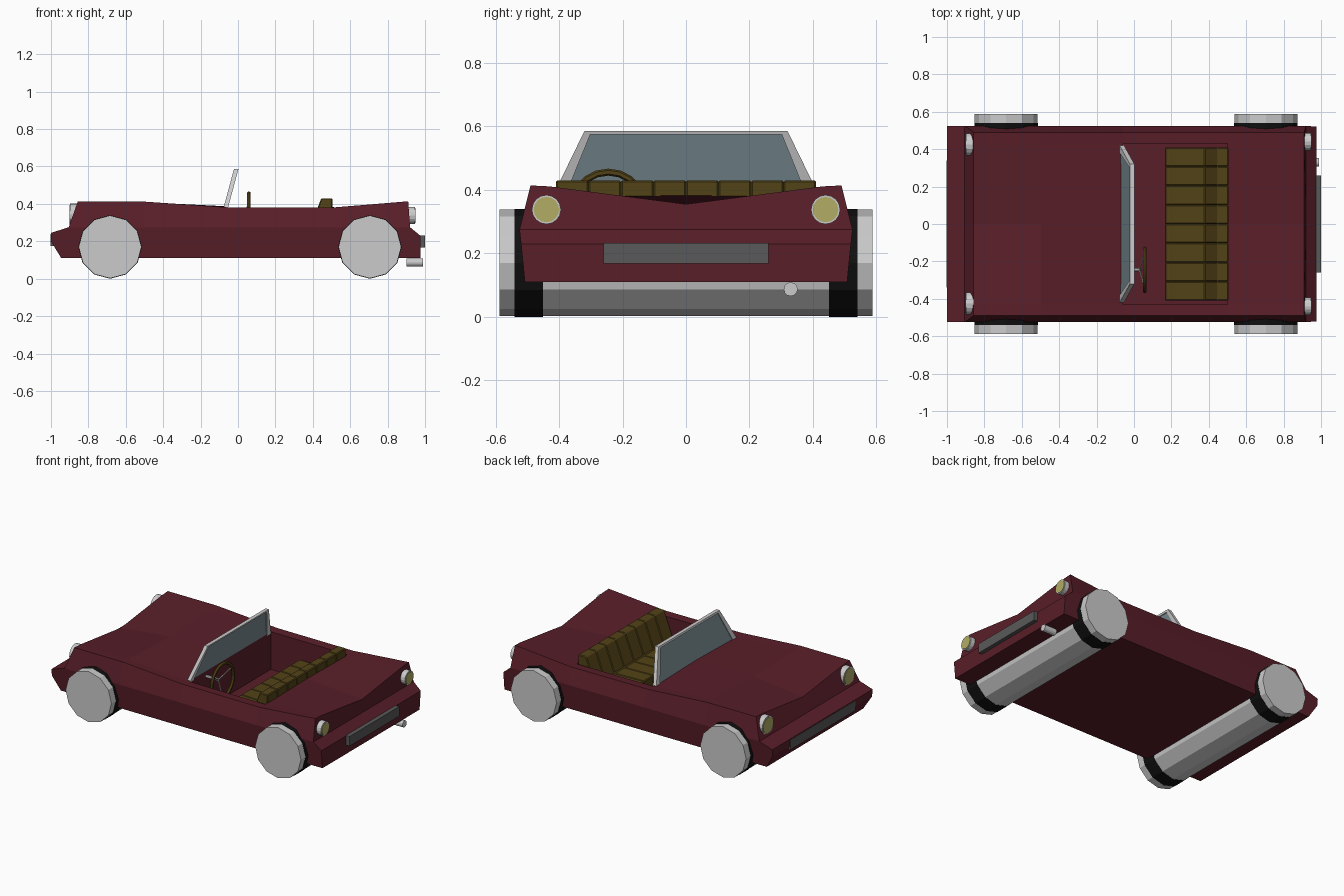
import bpy, bmesh, math
from mathutils import Vector

if "Cube" in bpy.data.objects:
    bpy.data.objects.remove(bpy.data.objects["Cube"])


def material(name, rgb):
    m = bpy.data.materials.new(name)
    m.diffuse_color = (*rgb, 1)
    m.use_nodes = True
    m.node_tree.nodes["Principled BSDF"].inputs["Base Color"].default_value = m.diffuse_color
    return m


RED = material("paint", (0.1, 0.013, 0.022))
OLIVE = material("leather", (0.085, 0.055, 0.008))
YELLOW = material("lamp_glass", (0.45, 0.42, 0.13))
GLASS = material("window_glass", (0.19, 0.26, 0.29))
BLACK = material("rubber", (0.005, 0.005, 0.005))
DARK = material("plate_grey", (0.1, 0.1, 0.1))


def build(name, faces, mat=None):
    """Mesh from coordinate polygons, welded."""
    bm = bmesh.new()
    for f in faces:
        bm.faces.new([bm.verts.new(p) for p in f])
    bmesh.ops.remove_doubles(bm, verts=bm.verts, dist=1e-4)
    bmesh.ops.recalc_face_normals(bm, faces=bm.faces)
    me = bpy.data.meshes.new(name)
    bm.to_mesh(me)
    bm.free()
    ob = bpy.data.objects.new(name, me)
    bpy.context.collection.objects.link(ob)
    if mat:
        me.materials.append(mat)
    return ob


def prism(name, a, b, mat=None):
    """Solid between two matching outlines."""
    n = len(a)
    sides = [[a[i], a[(i + 1) % n], b[(i + 1) % n], b[i]] for i in range(n)]
    return build(name, [a[::-1], b] + sides, mat)


def box(name, x, y, z, mat=None):
    a, b = [[(x[i], x_y, x_z) for x_y, x_z in
             ((y[0], z[0]), (y[1], z[0]), (y[1], z[1]), (y[0], z[1]))] for i in (0, 1)]
    return prism(name, a, b, mat)


def rod(name, p, q, r, sides=12, mat=None):
    p, q = Vector(p), Vector(q)
    bpy.ops.mesh.primitive_cylinder_add(vertices=sides, radius=r, depth=(q - p).length,
                                        location=(p + q) / 2)
    ob = bpy.context.object
    ob.name = name
    ob.rotation_euler = (q - p).to_track_quat('Z', 'Y').to_euler()
    if mat:
        ob.data.materials.append(mat)
    return ob


# Body half: stations are (x at waist, x at top, shoulder z, centre z)
W, FLOOR = 0.525, 0.13
stations = [(-.905, -.857, .412, .357), (-.5, -.5, .412, .395), (-.06, -.06, .382, .387),
            (.5, .5, .38, .383), (.92, .91, .414, .355)]
mid = [(xm, W, .275) for xm, xt, s, c in stations]
shoulder = [(xt, .49, s) for xm, xt, s, c in stations]
edge = [(xt, .43, s - .003) for xm, xt, s, c in stations]
centre = [(xt, 0, c) for xm, xt, s, c in stations]


def mid_line(p):
    return (p[0], 0, p[2])


def floor_pt(p):
    return (p[0], p[1], FLOOR)


front = [(-.945, .505, .11), (-1, .52, .2), (-1, W, .245), mid[0]]
rear = [mid[-1], (.975, .52, .23), (.975, .508, .11)]
faces = [front + mid[1:-1] + rear]
for run in (front, rear):
    faces += [[p, q, mid_line(q), mid_line(p)] for p, q in zip(run, run[1:])]
faces.append([front[0], rear[-1], mid_line(rear[-1]), mid_line(front[0])])
for i in range(4):
    faces.append([mid[i], mid[i + 1], shoulder[i + 1], shoulder[i]])
    faces.append([shoulder[i], shoulder[i + 1], edge[i + 1], edge[i]])
    if i != 2:
        faces.append([edge[i], edge[i + 1], centre[i + 1], centre[i]])
for i in (0, -1):
    faces.append([mid[i], shoulder[i], edge[i], centre[i], mid_line(mid[i])])
# Cockpit tub
for i in (2, 3):
    faces.append([edge[i], centre[i], floor_pt(centre[i]), floor_pt(edge[i])])
faces.append([edge[2], edge[3], floor_pt(edge[3]), floor_pt(edge[2])])
faces.append([floor_pt(p) for p in (edge[2], edge[3], centre[3], centre[2])])
body = build("car_body", faces, RED)
body.modifiers.new("mirror", 'MIRROR').use_axis = (False, True, False)

# Wheels: full-width barrels with black tyre bands
for tag, x in (("front", -.684), ("rear", .705)):
    rod(tag + "_wheel_barrel", (x, -.588, .17), (x, .588, .17), .168)
    for s in (-1, 1):
        rod(tag + "_tyre", (x, s * .45, .17), (x, s * .54, .17), .17, 12, BLACK)

# Lamps
for s in (-1, 1):
    rod("headlamp_rim", (-.82, s * .425, .343), (-.898, s * .425, .343), .06, 16)
    rod("headlamp_lens", (-.85, s * .425, .343), (-.901, s * .425, .343), .052, 16, YELLOW)
    rod("tail_lamp_rim", (.88, s * .44, .338), (.947, s * .44, .338), .046, 16)
    rod("tail_lamp_lens", (.9, s * .44, .338), (.95, s * .44, .338), .04, 16, YELLOW)

# Plates and exhaust
box("front_grille", (-1.003, -.96), (-.34, .34), (.175, .24), DARK)
box("rear_plate", (.96, 1.0), (-.26, .26), (.168, .232), DARK)
rod("exhaust_pipe", (.9, .33, .087), (.99, .33, .087), .022, 12)

# Windscreen: leaning frame with inset glass
def screen(outline, x0, thick):
    """Place (y, z) outline on the leaning screen plane."""
    return [(x0 + (z - .37) * .27 + t, y, z) for t in (thick,) for y, z in outline]


outer = [(.425, .37), (.32, .586)]
inner = [(.385, .37), (.302, .574)]
arch = outer + [(-y, z) for y, z in outer[::-1]]
hole = inner + [(-y, z) for y, z in inner[::-1]]
strip = []
for i in range(3):
    ring = [arch[i], arch[i + 1], hole[i + 1], hole[i]]
    prism("windscreen_frame", screen(ring, -.08, 0), screen(ring, -.08, .024))
prism("windscreen_glass", screen(hole, -.08, .006), screen(hole, -.08, .018), GLASS)

# Bench seat in eight padded segments
profile = [(.165, FLOOR), (.165, .265), (.38, .26), (.445, .43), (.505, .43), (.505, FLOOR)]
step = .82 / 8
for i in range(8):
    y0 = -.41 + i * step
    pad = prism("seat_segment", [(x, y0, z) for x, z in profile],
                [(x, y0 + step, z) for x, z in profile], OLIVE)
    bev = pad.modifiers.new("bevel", 'BEVEL')
    bev.width, bev.segments = .005, 1

# Steering wheel, column and spokes
C = Vector((.058, -.245, .342))
bpy.ops.mesh.primitive_torus_add(location=C, rotation=(0, math.pi / 2, 0), major_radius=.114,
                                 minor_radius=.011, major_segments=20, minor_segments=6)
rim = bpy.context.object
rim.name = "steering_wheel"
rim.data.materials.append(OLIVE)
bpy.ops.object.shade_smooth_by_angle()
hub = C + Vector((-.03, 0, 0))
rod("steering_column", (-.06, C.y, C.z), hub, .01, 8)
for a in (30, 150, 270):
    t = math.radians(a)
    rod("steering_spoke", hub, C + Vector((0, math.cos(t), math.sin(t))) * .112, .004, 6)
